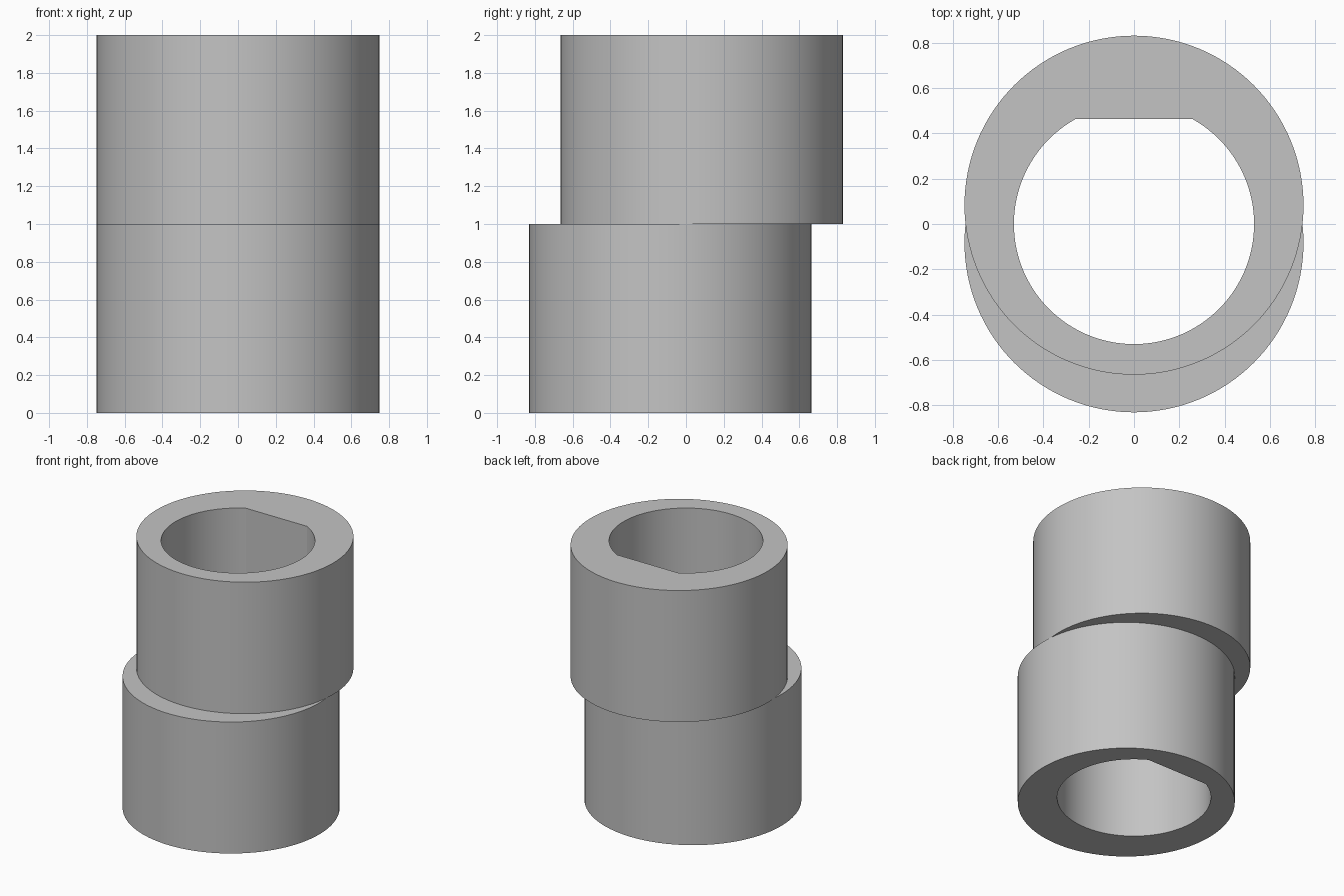
import bpy, bmesh
from math import sin, cos, pi, asin

cube = bpy.data.objects.get("Cube")
if cube:
    bpy.data.objects.remove(cube, do_unlink=True)

RADIUS, OFFSET = 0.748, 0.083
BORE, FLAT = 0.53, 0.463

grey = bpy.data.materials.new("plain grey")
grey.use_nodes = True
grey.diffuse_color = (0.55, 0.55, 0.55, 1)
grey.node_tree.nodes["Principled BSDF"].inputs["Base Color"].default_value = grey.diffuse_color


def arc(radius, cy, start, end, count):
    step = (end - start) / count
    return [(radius * cos(start + i * step), cy + radius * sin(start + i * step))
            for i in range(count + 1)]


def extrude_profile(name, outline, z0, z1):
    bm = bmesh.new()
    base = bm.faces.new([bm.verts.new((x, y, z0)) for x, y in outline])
    new = bmesh.ops.extrude_face_region(bm, geom=[base], use_keep_orig=True)["geom"]
    top = [v for v in new if isinstance(v, bmesh.types.BMVert)]
    bmesh.ops.translate(bm, verts=top, vec=(0, 0, z1 - z0))
    bmesh.ops.recalc_face_normals(bm, faces=bm.faces)
    mesh = bpy.data.meshes.new(name)
    bm.to_mesh(mesh)
    bm.free()
    mesh.materials.append(grey)
    obj = bpy.data.objects.new(name, mesh)
    bpy.context.collection.objects.link(obj)
    return obj


def combine(target, tool, operation):
    mod = target.modifiers.new(operation.lower(), 'BOOLEAN')
    mod.operation, mod.solver, mod.object = operation, 'EXACT', tool
    bpy.context.view_layer.objects.active = target
    bpy.ops.object.modifier_apply(modifier=mod.name)
    bpy.data.objects.remove(tool, do_unlink=True)


# Two drums, stacked and offset front to back
sleeve = extrude_profile("offset_sleeve", arc(RADIUS, -OFFSET, 0, 2 * pi, 128)[:-1], 0, 1)
upper = extrude_profile("upper_drum", arc(RADIUS, OFFSET, 0, 2 * pi, 128)[:-1], 1, 2)
combine(sleeve, upper, 'UNION')

# D-shaped bore with its flat at the back
corner = asin(FLAT / BORE)
bore = extrude_profile("bore_cutter", arc(BORE, 0, pi - corner, 2 * pi + corner, 100), -0.1, 2.1)
bore.hide_render = True
combine(sleeve, bore, 'DIFFERENCE')

# Smooth walls with crisp rims
bpy.ops.object.select_all(action='DESELECT')
sleeve.select_set(True)
bpy.context.view_layer.objects.active = sleeve
bpy.ops.object.shade_smooth_by_angle(angle=pi / 6)
